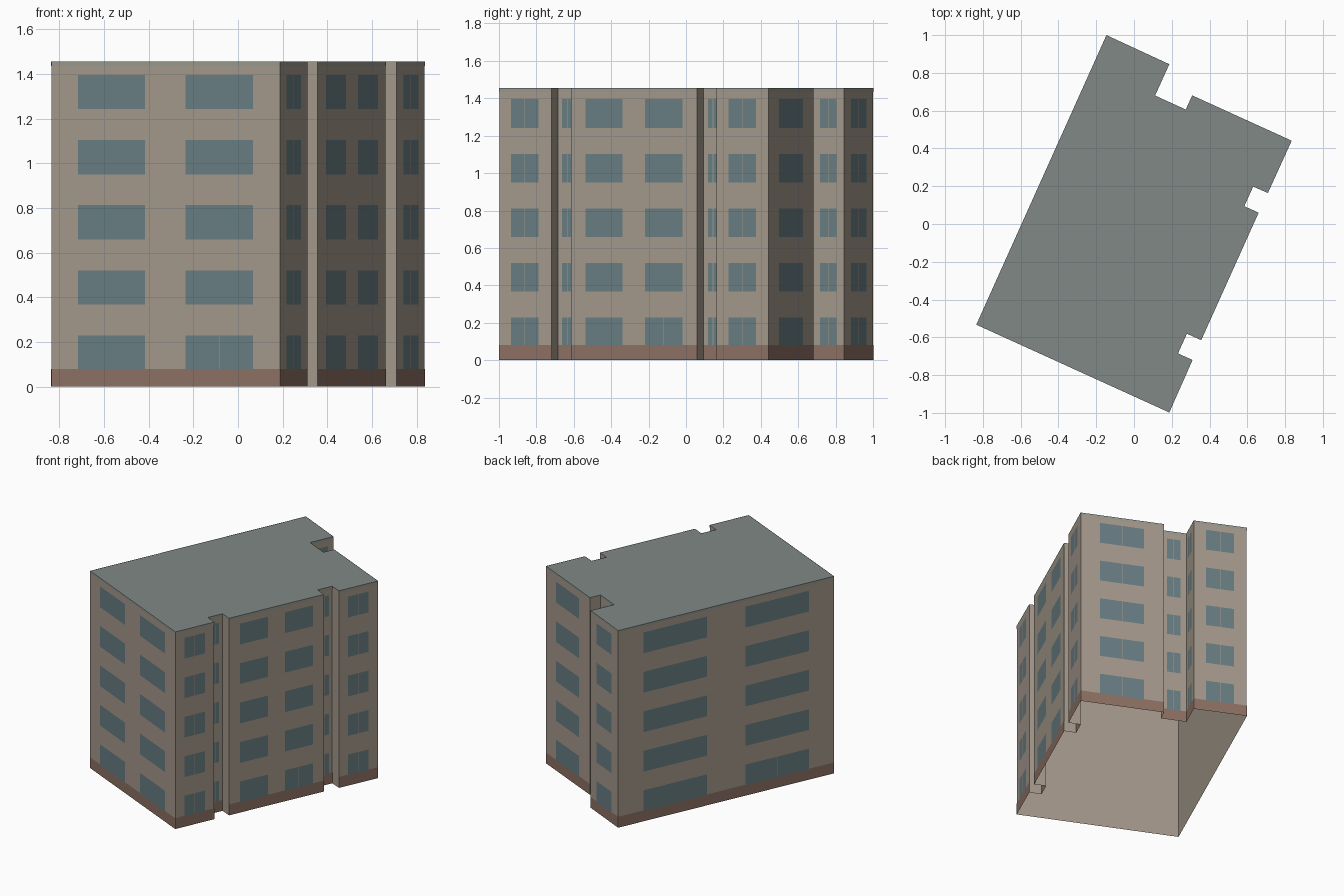
import bpy
from mathutils import Vector

if "Cube" in bpy.data.objects:
    bpy.data.objects.remove(bpy.data.objects["Cube"])

HEIGHT = 1.455
FLOORS = 5
OFF = 0.0015          # facade panels sit just proud of the wall
SILL, STEP, WIN_H = 0.076, 0.2915, 0.153


def material(name, srgb):
    m = bpy.data.materials.new(name)
    m.diffuse_color = [c ** 2.2 for c in srgb] + [1.0]
    m.use_nodes = True
    m.node_tree.nodes["Principled BSDF"].inputs["Base Color"].default_value = m.diffuse_color
    return m


WALL = material("plaster", (0.64, 0.595, 0.545))
GLASS = material("glass", (0.41, 0.49, 0.51))
BASE = material("plinth_brown", (0.55, 0.44, 0.39))
ROOF = material("roof_grey", (0.50, 0.53, 0.515))
TRIM = material("trim_grey", (0.59, 0.60, 0.56))


def make(name, quads, mat):
    """One object from a list of polygons."""
    verts, faces = [], []
    for q in quads:
        faces.append(range(len(verts), len(verts) + len(q)))
        verts += q
    me = bpy.data.meshes.new(name)
    me.from_pydata(verts, [], [list(f) for f in faces])
    me.materials.append(mat)
    ob = bpy.data.objects.new(name, me)
    bpy.context.collection.objects.link(ob)
    return ob


# Footprint corner (counter-clockwise) and the kind of facade on the wall that follows it
# wide: two broad windows, pair: one split window, blank: plain notch return
PLAN = [
    (-0.835, -0.533, "wide"),
    (0.187, -0.998, "pair"), (0.310, -0.720, "blank"),
    (0.233, -0.685, "pair"), (0.280, -0.581, "blank"),
    (0.356, -0.615, "wide"), (0.660, 0.060, "blank"),
    (0.584, 0.094, "pair"), (0.631, 0.198, "blank"),
    (0.709, 0.164, "pair"), (0.835, 0.441, "pair"),
    (0.308, 0.681, "blank"), (0.274, 0.606, "pair"),
    (0.112, 0.680, "pair"), (0.187, 0.846, "pair"),
    (-0.146, 1.000, "wide"),
]
corners = [Vector((x, y, 0)) for x, y, _ in PLAN]


def panel(i, t0, t1, z0, z1, off=OFF, gap0=0.0, gap1=0.0):
    """Upright rectangle on wall i between fractions t0 and t1."""
    a, b = corners[i], corners[(i + 1) % len(corners)]
    d = (b - a).normalized()
    n = Vector((d.y, -d.x, 0)) * off
    p = a.lerp(b, t0) + d * gap0 + n
    q = a.lerp(b, t1) - d * gap1 + n
    return [(p.x, p.y, z0), (q.x, q.y, z0), (q.x, q.y, z1), (p.x, p.y, z1)]


def split(i, t0, t1, z0, z1):
    """Window made of two panes with a thin gap between."""
    m = (t0 + t1) / 2
    return [panel(i, t0, m, z0, z1, OFF * 1.5, gap1=0.002),
            panel(i, m, t1, z0, z1, OFF * 1.5, gap0=0.002)]


walls, windows, plinth, trim = [], [], [], []
for i, (_, _, kind) in enumerate(PLAN):
    walls.append(panel(i, 0, 1, 0, HEIGHT, 0))
    if kind == "blank":
        continue
    plinth.append(panel(i, 0, 1, 0, 0.08))
    trim.append(panel(i, 0, 1, HEIGHT - 0.02, HEIGHT))
    for f in range(FLOORS):
        z0 = SILL + f * STEP
        z1 = z0 + WIN_H
        if kind == "pair":
            windows += split(i, 0.23, 0.76, z0, z1)
        else:
            windows.append(panel(i, 0.117, 0.411, z0, z1, OFF * 1.5))
            if f == 0:      # ground-floor entrance is split
                windows += split(i, 0.589, 0.883, z0, z1)
            else:
                windows.append(panel(i, 0.589, 0.883, z0, z1, OFF * 1.5))

# Open-bottomed shell, flat roof and facade panels
make("walls", walls, WALL)
make("roof", [[(c.x, c.y, HEIGHT) for c in corners]], ROOF)
make("plinth", plinth, BASE)
make("roof_trim", trim, TRIM)
make("windows", windows, GLASS)
